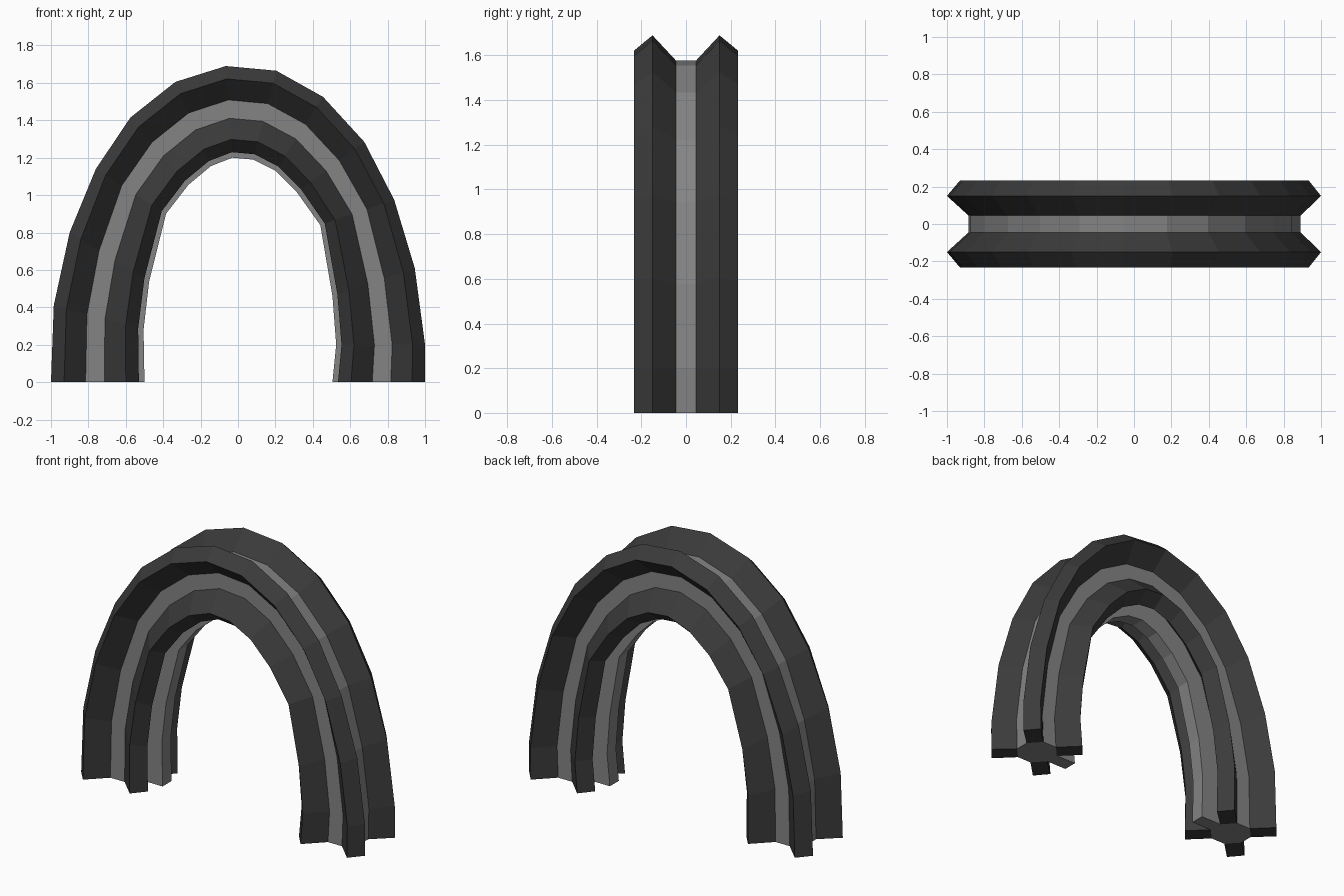
import bpy, bmesh

if "Cube" in bpy.data.objects:
    bpy.data.objects.remove(bpy.data.objects["Cube"])

# Arch stations: outer rim (x, z) paired with inner rim (x, z), left foot to right foot
OUTER = [(-1, 0), (-.985, .41), (-.9, .8), (-.76, 1.14), (-.575, 1.415), (-.335, 1.605),
         (-.065, 1.69), (.205, 1.665), (.455, 1.525), (.675, 1.285), (.835, .975),
         (.945, .61), (1, .2), (1, 0)]
INNER = [(-.5, 0), (-.505, .28), (-.475, .54), (-.385, .9), (-.265, 1.055), (-.145, 1.155),
         (-.03, 1.2), (.08, 1.19), (.2, 1.13), (.315, 1.015), (.44, .84),
         (.505, .46), (.525, .2), (.505, 0)]
U_OUT, U_IN = .235, -.265


def material(name, v):
    m = bpy.data.materials.new(name)
    m.diffuse_color = (v, v, v, 1)
    m.use_nodes = True
    m.node_tree.nodes["Principled BSDF"].inputs["Base Color"].default_value = m.diffuse_color
    return m


def sweep(name, section, mat, open_edges=()):
    """Sweep a (u, y) section along the arch, leaving the joined edges open."""
    bm = bmesh.new()
    rings = []
    for (ox, oz), (ix, iz) in zip(OUTER, INNER):
        ring = []
        for u, y in section:
            t = (u - U_IN) / (U_OUT - U_IN)
            ring.append(bm.verts.new((ix + (ox - ix) * t, y, iz + (oz - iz) * t)))
        rings.append(ring)
    n = len(section)
    for a, b in zip(rings, rings[1:]):
        for i in range(n):
            if i not in open_edges:
                j = (i + 1) % n
                bm.faces.new((a[i], a[j], b[j], b[i]))
    bm.faces.new(rings[0])
    bm.faces.new(rings[-1][::-1])
    bmesh.ops.recalc_face_normals(bm, faces=bm.faces[:])
    me = bpy.data.meshes.new(name)
    bm.to_mesh(me)
    bm.free()
    me.materials.append(mat)
    ob = bpy.data.objects.new(name, me)
    bpy.context.collection.objects.link(ob)
    return ob


grey = material("mid_grey", .23)
dark = material("dark_grey", .043)

# Core: octagonal body with a square ridge along the inside of the arch
core = [(.12, -.045), (.12, .045), (.05, .12), (-.05, .12), (-.12, .045),
        (-.265, .045), (-.265, -.045), (-.12, -.045), (-.05, -.12), (.05, -.12)]
sweep("arch_core", core, grey, open_edges=(1, 3, 7, 9))

# Four dark diagonal ribs
for su, a in ((1, "outer"), (-1, "inner")):
    for sy, b in ((-1, "front"), (1, "back")):
        rib = [(.12, .045), (.235, .15), (.165, .233), (.05, .12)]
        sweep(f"{a}_{b}_rib", [(u * su, y * sy) for u, y in rib], dark, open_edges=(3,))
